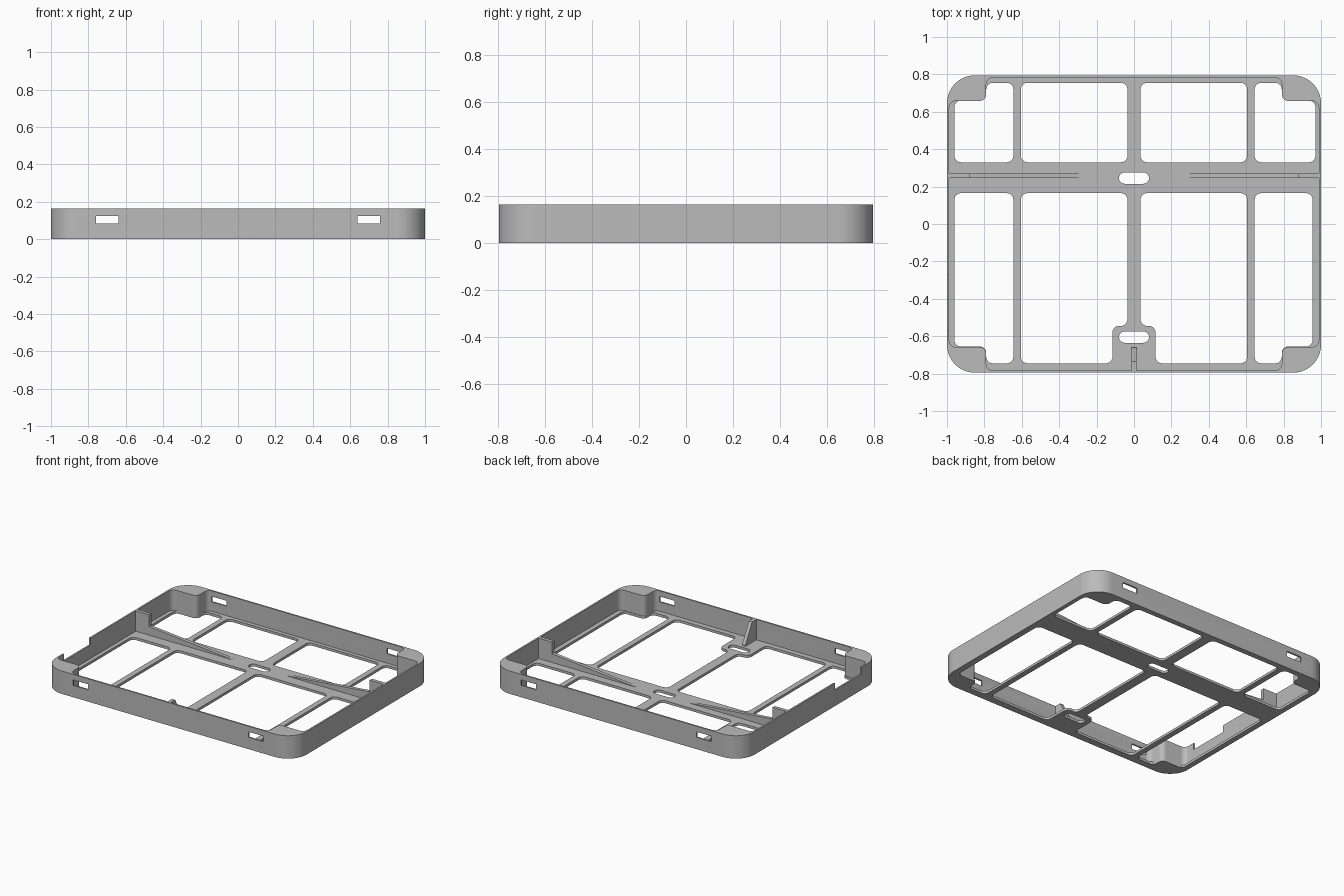
import bpy, bmesh, math
from mathutils import Vector, Matrix

if "Cube" in bpy.data.objects:
    bpy.data.objects.remove(bpy.data.objects["Cube"], do_unlink=True)

H, FLOOR = 0.165, 0.018

grey = bpy.data.materials.new("plain_grey")
grey.use_nodes = True
grey.diffuse_color = (0.5, 0.5, 0.5, 1)
grey.node_tree.nodes["Principled BSDF"].inputs["Base Color"].default_value = (0.5, 0.5, 0.5, 1)


def rounded(points, r, steps=6):
    """Round every right-angled corner of a closed outline."""
    out = []
    pts = [Vector(p) for p in points]
    for i, p in enumerate(pts):
        u = (pts[i - 1] - p).normalized()
        v = (pts[(i + 1) % len(pts)] - p).normalized()
        c = p + r * (u + v)
        for k in range(steps + 1):
            t = math.pi / 2 * k / steps
            out.append(c - r * (v * math.cos(t) + u * math.sin(t)))
    return out


def rect(x0, x1, y0, y1):
    return [(x0, y0), (x1, y0), (x1, y1), (x0, y1)]


def prism(name, loops, low, high, turn=None):
    """Extrude an outline, with holes, from low to high; turn re-aims the axes."""
    bm = bmesh.new()
    edges = []
    for loop in loops:
        vs = [bm.verts.new((p[0], p[1], low)) for p in loop]
        edges += [bm.edges.new((vs[i - 1], vs[i])) for i in range(len(vs))]
    bmesh.ops.triangle_fill(bm, use_beauty=True, use_dissolve=False, edges=edges)
    res = bmesh.ops.extrude_face_region(bm, geom=bm.faces[:])
    top = [g for g in res["geom"] if isinstance(g, bmesh.types.BMVert)]
    bmesh.ops.translate(bm, verts=top, vec=(0, 0, high - low))
    if turn:
        bm.transform(turn)
    bmesh.ops.recalc_face_normals(bm, faces=bm.faces[:])
    mesh = bpy.data.meshes.new(name)
    bm.to_mesh(mesh)
    bm.free()
    mesh.materials.append(grey)
    ob = bpy.data.objects.new(name, mesh)
    bpy.context.collection.objects.link(ob)
    return ob


def activate(ob):
    bpy.ops.object.select_all(action="DESELECT")
    ob.select_set(True)
    bpy.context.view_layer.objects.active = ob


def cut(ob, x0, x1, y0, y1, z0, z1):
    """Cut a box out of an object."""
    cutter = prism("cutter", [rect(x0, x1, y0, y1)], z0, z1)
    cutter.hide_render = True
    mod = ob.modifiers.new("cut", "BOOLEAN")
    mod.operation, mod.solver, mod.object = "DIFFERENCE", "EXACT", cutter
    activate(ob)
    bpy.ops.object.modifier_apply(modifier=mod.name)
    bpy.data.objects.remove(cutter, do_unlink=True)


outline = rounded(rect(-1, 1, -0.795, 0.795), 0.15, 14)

# Floor grid: four windows per side plus two finger slots
holes = [rounded(rect(-0.08, 0.08, y - 0.03, y + 0.03), 0.0295) for y in (0.245, -0.605)]
for s, back_x, front_x in ((-1, 0.96, 0.96), (1, 0.97, 0.955)):
    windows = [
        [(0.645, 0.33), (back_x, 0.33), (back_x, 0.66), (0.79, 0.66), (0.79, 0.755), (0.645, 0.755)],
        [(0.645, 0.165), (front_x, 0.165), (front_x, -0.655), (0.79, -0.655), (0.79, -0.745), (0.645, -0.745)],
        rect(0.035, 0.605, 0.33, 0.755),
        [(0.035, 0.165), (0.605, 0.165), (0.605, -0.745), (0.115, -0.745), (0.115, -0.545), (0.035, -0.545)],
    ]
    holes += [rounded([(s * x, y) for x, y in w], 0.035) for w in windows]
floor = prism("tray_floor", [outline] + holes, 0, FLOOR)

# Rim with solid corner blocks left by a cross-shaped cavity
X, Y, CX, CY = 0.988, 0.783, 0.79, 0.658
cavity = []
for sx, sy in ((1, 1), (-1, 1), (-1, -1), (1, -1)):
    corner = [(sx * X, sy * CY), (sx * CX, sy * CY), (sx * CX, sy * Y)]
    cavity += corner if sx * sy > 0 else corner[::-1]
rim = prism("tray_rim", [outline, rounded(cavity, 0.035)], FLOOR, H)

# Latch slots through front and back walls, and a shallow notch in the right wall
for sx in (-1, 1):
    for sy in (-1, 1):
        xs, ys = sorted((sx * 0.64, sx * 0.76)), sorted((sy * 0.76, sy * 0.82))
        cut(rim, *xs, *ys, 0.085, 0.125)
cut(rim, -1.02, -0.97, -0.57, -0.27, H - 0.05, H + 0.05)

# Cross ribs: tall post at the wall, then a long taper to the middle
xz = Matrix(((1, 0, 0, 0), (0, 0, 1, 0), (0, 1, 0, 0), (0, 0, 0, 1)))
for s, name in ((-1, "right_rib"), (1, "left_rib")):
    side = [(0.99, FLOOR), (0.99, H), (0.88, H), (0.88, 0.08), (0.22, FLOOR + 0.001), (0.22, FLOOR)]
    prism(name, [[(s * x, z) for x, z in side]], 0.245, 0.27, xz)

# Front gusset behind the middle of the front wall
yz = Matrix(((0, 0, 1, 0), (1, 0, 0, 0), (0, 1, 0, 0), (0, 0, 0, 1)))
prism("front_gusset", [[(-0.785, FLOOR), (-0.785, H), (-0.735, H), (-0.66, FLOOR + 0.01), (-0.66, FLOOR)]],
      -0.013, 0.013, yz)

# Smooth the rounded corners, keep hard edges
for ob in (floor, rim):
    activate(ob)
    bpy.ops.object.shade_smooth_by_angle(angle=math.radians(30))
